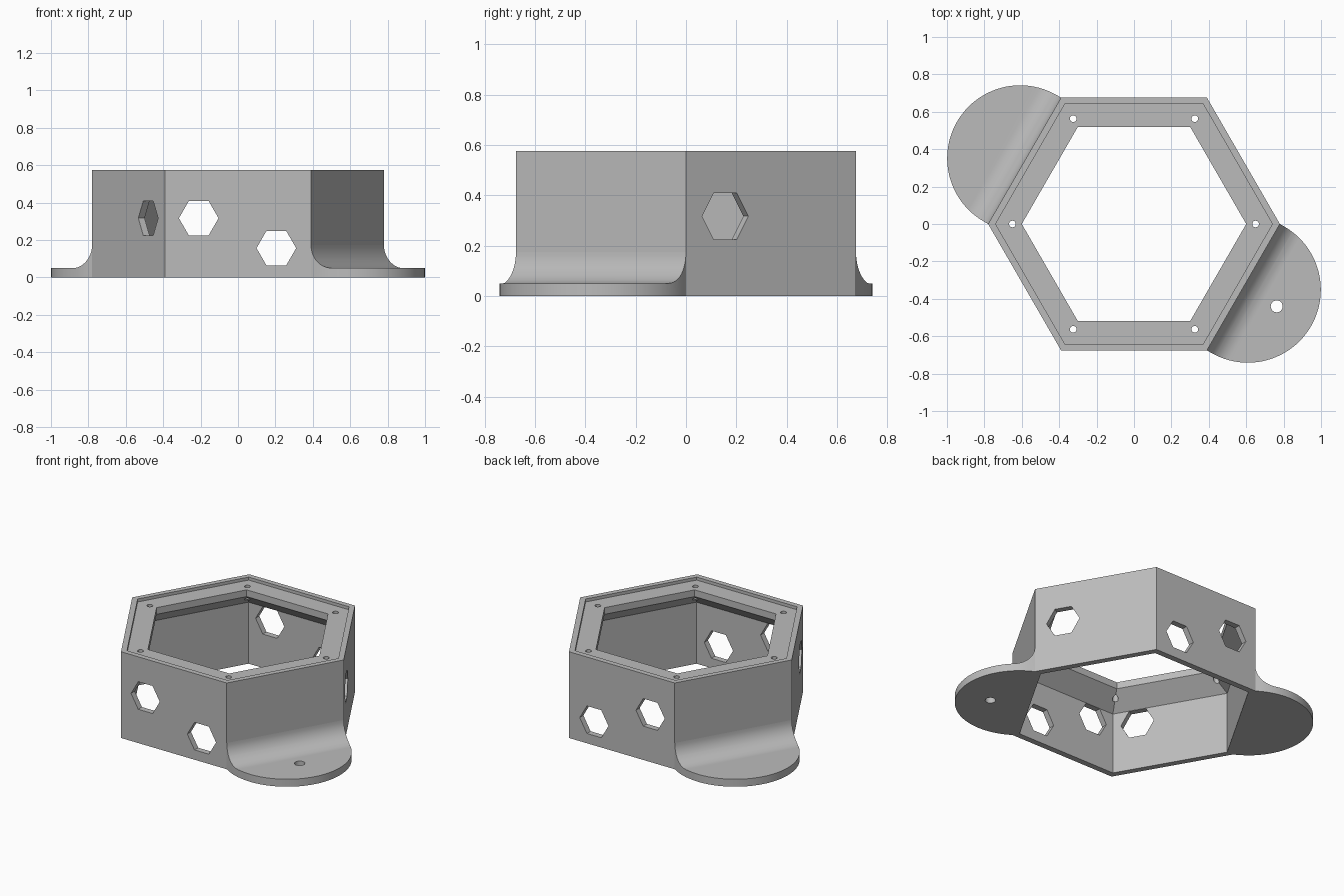
import bpy, bmesh, math
from mathutils import Matrix, Vector

if "Cube" in bpy.data.objects:
    bpy.data.objects.remove(bpy.data.objects["Cube"], do_unlink=True)

OUTER = 0.78                                 # hexagon corner radius
APOTHEM = OUTER * math.cos(math.pi / 6)
HEIGHT = 0.575

grey = bpy.data.materials.new("plain grey")
grey.use_nodes = True
colour = (0.5, 0.5, 0.5, 1)
grey.diffuse_color = colour
grey.node_tree.nodes["Principled BSDF"].inputs["Base Color"].default_value = colour


def add_object(name, bm):
    bmesh.ops.recalc_face_normals(bm, faces=bm.faces)
    mesh = bpy.data.meshes.new(name)
    bm.to_mesh(mesh)
    bm.free()
    mesh.materials.append(grey)
    obj = bpy.data.objects.new(name, mesh)
    bpy.context.collection.objects.link(obj)
    return obj


def prism(name, points, depth, matrix):
    """Extrude a closed 2D outline symmetrically along local z, then place it."""
    bm = bmesh.new()
    face = bm.faces.new([bm.verts.new((x, y, -depth / 2)) for x, y in points])
    new = bmesh.ops.extrude_face_region(bm, geom=[face])["geom"]
    bmesh.ops.translate(bm, vec=(0, 0, depth),
                        verts=[v for v in new if isinstance(v, bmesh.types.BMVert)])
    bm.transform(matrix)
    return add_object(name, bm)


def circle(radius, sides, cx=0, cy=0):
    return [(cx + radius * math.cos(math.tau * i / sides),
             cy + radius * math.sin(math.tau * i / sides)) for i in range(sides)]


def cut(obj, cutter, operation="DIFFERENCE"):
    mod = obj.modifiers.new("cut", "BOOLEAN")
    mod.operation, mod.solver, mod.object = operation, "EXACT", cutter
    bpy.context.view_layer.objects.active = obj
    bpy.ops.object.modifier_apply(modifier=mod.name)
    bpy.data.objects.remove(cutter, do_unlink=True)


def smooth(obj):
    bpy.ops.object.select_all(action="DESELECT")
    obj.select_set(True)
    bpy.context.view_layer.objects.active = obj
    bpy.ops.object.shade_smooth_by_angle(angle=math.radians(30))


# Hexagonal housing: wall, recessed ledge and sloped underside as a six-sided lathe
profile = [(OUTER, 0), (OUTER, HEIGHT), (0.74, HEIGHT), (0.74, 0.555),
           (0.6, 0.555), (0.6, 0.51), (0.735, 0.41), (0.735, 0)]
bm = bmesh.new()
rings = [[bm.verts.new((x, y, z)) for x, y in circle(r, 6)] for r, z in profile]
for a, b in zip(rings, rings[1:] + rings[:1]):
    for i in range(6):
        j = (i + 1) % 6
        bm.faces.new((a[i], a[j], b[j], b[i]))
housing = add_object("hexagonal_housing", bm)

# Hexagonal openings running straight through two pairs of opposite walls
for angle in (-90, 30):
    turn = Matrix.Rotation(math.radians(angle), 4, "Z")
    for offset, z in ((-0.21, 0.317), (0.205, 0.157)):
        # local x runs along the wall, local y is up, local z points outward
        axes = Matrix(((0, 0, 1, 0), (1, 0, 0, offset), (0, 1, 0, z), (0, 0, 0, 1)))
        cut(housing, prism("opening_cutter", circle(0.106, 6), 2, turn @ axes))

# Screw holes in the ledge corners
for x, y in circle(0.65, 6):
    place = Matrix.Translation((x, y, 0.55))
    cut(housing, prism("screw_cutter", circle(0.018, 16), 0.3, place))
smooth(housing)

# Rounded mounting flanges with a filleted root
fillet, thick, start = 0.125, 0.05, APOTHEM - 0.001
section = [(start, 0), (1.2, 0), (1.2, thick)]
for i in range(13):
    a = math.radians(270 - 90 * i / 12)
    section.append((APOTHEM + fillet + fillet * math.cos(a),
                    thick + fillet + fillet * math.sin(a)))
section.append((start, thick + fillet))

bend, radius = 0.703, OUTER / 2
outline = [(start - 0.02, -radius)]
for i in range(49):
    a = math.radians(-90 + 180 * i / 48)
    outline.append((bend + radius * math.cos(a), radius * math.sin(a)))
outline.append((start - 0.02, radius))

for name, angle in (("front_left_flange", -30), ("back_right_flange", 150)):
    turn = Matrix.Rotation(math.radians(angle), 4, "Z")
    upright = Matrix.Rotation(math.pi / 2, 4, "X")
    flange = prism(name, section, OUTER + 0.1, turn @ upright)
    cut(flange, prism("outline_cutter", outline, 1, turn), "INTERSECT")
    cut(flange, prism("bolt_cutter", circle(0.032, 24, 0.881), 1, turn))
    smooth(flange)
